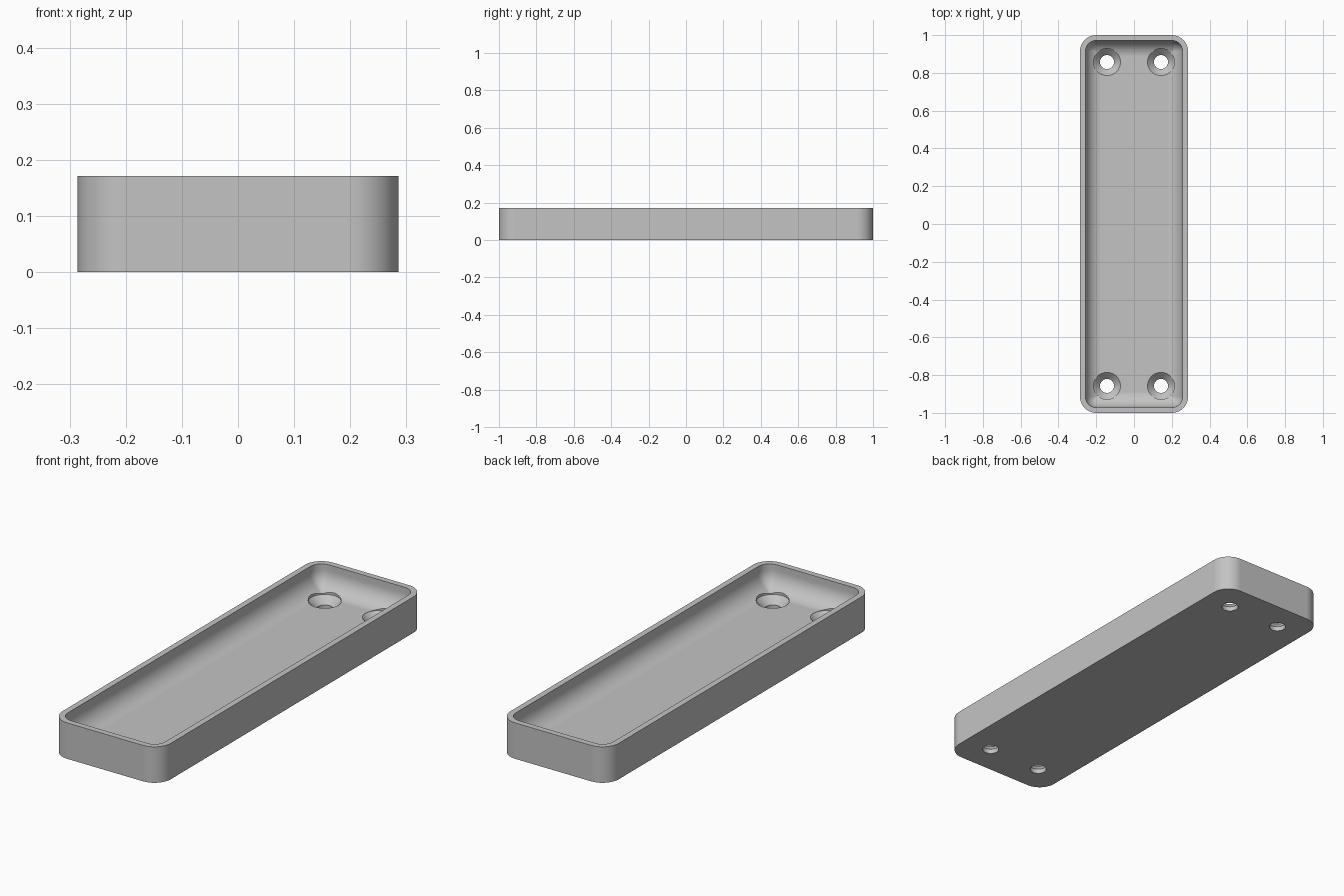
import bpy, bmesh
from math import sin, cos, pi

if "Cube" in bpy.data.objects:
    bpy.data.objects.remove(bpy.data.objects["Cube"], do_unlink=True)

# Main sizes, all multiples of one unit
U = 2 / 70
HALF_X, HALF_Y, HEIGHT = 10 * U, 35 * U, 6 * U
WALL, FLOOR, CORNER, FILLET = U, 2 * U, 3 * U, 3 * U
HOLE_X, HOLE_Y, HOLE_R, HEAD_R = 5 * U, 30 * U, 1.3 * U, 2.5 * U


def loft(bm, rings):
    """Skin closed rings of points and cap both ends."""
    loops = [[bm.verts.new(p) for p in ring] for ring in rings]
    for a, b in zip(loops, loops[1:]):
        for i in range(len(a)):
            j = (i + 1) % len(a)
            bm.faces.new((a[i], a[j], b[j], b[i]))
    bm.faces.new(loops[0][::-1])
    bm.faces.new(loops[-1])


def rounded_rect(inset, z, steps=10):
    """Rounded rectangle ring, inset from the outer outline."""
    r = max(CORNER - inset, 0.15 * U)
    cx, cy = HALF_X - inset - r, HALF_Y - inset - r
    ring = []
    for k, (sx, sy) in enumerate(((1, 1), (-1, 1), (-1, -1), (1, -1))):
        for i in range(steps + 1):
            a = (k + i / steps) * pi / 2
            ring.append((sx * cx + r * cos(a), sy * cy + r * sin(a), z))
    return ring


def circle(x, y, r, z, sides=48):
    return [(x + r * cos(2 * pi * i / sides), y + r * sin(2 * pi * i / sides), z)
            for i in range(sides)]


def make_object(name, bm):
    bmesh.ops.recalc_face_normals(bm, faces=bm.faces)
    mesh = bpy.data.meshes.new(name)
    bm.to_mesh(mesh)
    bm.free()
    obj = bpy.data.objects.new(name, mesh)
    bpy.context.collection.objects.link(obj)
    return obj


# Tray: outer wall, rim, inner wall and a fillet down to the floor
rings = [rounded_rect(0, 0), rounded_rect(0, HEIGHT), rounded_rect(WALL, HEIGHT)]
FILLET_STEPS = 10
for i in range(FILLET_STEPS + 1):
    a = i / FILLET_STEPS * pi / 2
    rings.append(rounded_rect(WALL + FILLET * (1 - cos(a)),
                              FLOOR + FILLET * (1 - sin(a))))
bm = bmesh.new()
loft(bm, rings)
tray = make_object("tray", bm)

# Grey plastic
mat = bpy.data.materials.new("grey plastic")
mat.use_nodes = True
grey = (0.55, 0.55, 0.55, 1)
mat.diffuse_color = grey
mat.node_tree.nodes["Principled BSDF"].inputs["Base Color"].default_value = grey
tray.data.materials.append(mat)

# Four countersunk screw holes
bm = bmesh.new()
for x in (-HOLE_X, HOLE_X):
    for y in (-HOLE_Y, HOLE_Y):
        top = FLOOR - 0.001
        loft(bm, [circle(x, y, HOLE_R, -U),
                  circle(x, y, HOLE_R, top - (HEAD_R - HOLE_R)),
                  circle(x, y, HEAD_R, top),
                  circle(x, y, HEAD_R, HEIGHT + U)])
cutter = make_object("screw_hole_cutter", bm)
cutter.hide_render = True
cutter.data.materials.append(mat)

bpy.context.view_layer.objects.active = tray
tray.select_set(True)
cut = tray.modifiers.new("screw_holes", "BOOLEAN")
cut.operation, cut.solver, cut.object = "DIFFERENCE", "EXACT", cutter
bpy.ops.object.modifier_apply(modifier=cut.name)
bpy.data.objects.remove(cutter, do_unlink=True)

# Smooth curves, crisp edges, flat floor
bpy.ops.object.shade_smooth_by_angle(angle=pi / 6)
weighted = tray.modifiers.new("weighted_normals", "WEIGHTED_NORMAL")
weighted.keep_sharp = True
